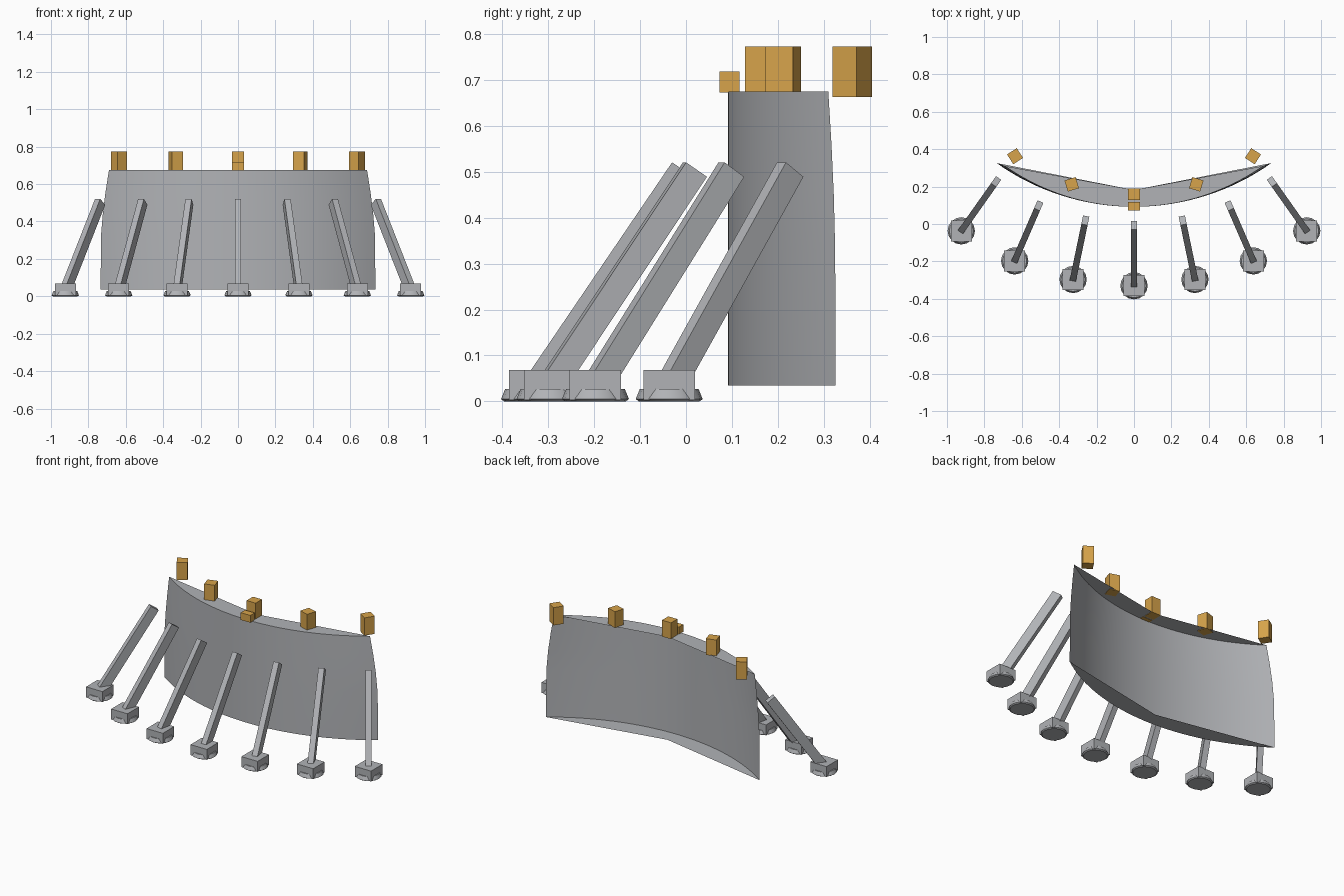
import bpy, bmesh, math
from mathutils import Matrix, Vector

if "Cube" in bpy.data.objects:
    bpy.data.objects.remove(bpy.data.objects["Cube"])


def material(name, rgb):
    m = bpy.data.materials.new(name)
    m.use_nodes = True
    m.diffuse_color = (*rgb, 1)
    m.node_tree.nodes["Principled BSDF"].inputs["Base Color"].default_value = (*rgb, 1)
    return m


GREY = material("steel grey", (0.44, 0.45, 0.47))
GOLD = material("gold", (0.68, 0.37, 0.07))


def finish(name, bm, mat, smooth=False):
    mesh = bpy.data.meshes.new(name)
    bm.to_mesh(mesh)
    bm.free()
    mesh.materials.append(mat)
    obj = bpy.data.objects.new(name, mesh)
    bpy.context.collection.objects.link(obj)
    if smooth:
        bpy.ops.object.select_all(action="DESELECT")
        obj.select_set(True)
        bpy.context.view_layer.objects.active = obj
        bpy.ops.object.shade_smooth_by_angle(angle=math.radians(30))
    return obj


def box(name, centre, size, mat, turn=None):
    """Box of the given size, turned about its own centre."""
    bm = bmesh.new()
    rot = turn if turn else Matrix.Identity(4)
    bmesh.ops.create_cube(bm, size=1, matrix=Matrix.Translation(centre) @ rot @ Matrix.Diagonal((*size, 1)))
    return finish(name, bm, mat)


# Curved wall: a bowed sheet, open at the back, with chevron caps above and below
def wall():
    front, back, cols = 0.092, 0.182, 32
    levels = [(0.035, 0.735, 0.326), (0.33, 0.732, 0.325), (0.45, 0.722, 0.322),
              (0.56, 0.708, 0.317), (0.675, 0.69, 0.31)]
    bm = bmesh.new()
    rows = []
    for z, half, end in levels:
        sag = end - front
        radius = (half ** 2 + sag ** 2) / (2 * sag)
        sweep = math.asin(half / radius)
        row = []
        for i in range(cols + 1):
            a = sweep * (2 * i / cols - 1)
            row.append(bm.verts.new((radius * math.sin(a), front + radius * (1 - math.cos(a)), z)))
        rows.append(row)
    for low, high in zip(rows, rows[1:]):
        for i in range(cols):
            bm.faces.new((low[i], low[i + 1], high[i + 1], high[i]))
    for row, top in ((rows[0], False), (rows[-1], True)):
        apex = bm.verts.new((0, back, row[0].co.z))
        for i in range(cols):
            pair = (row[i], row[i + 1]) if top else (row[i + 1], row[i])
            bm.faces.new((*pair, apex))
    finish("curved_wall", bm, GREY, smooth=True)


# Round ground pad: stacked rings with a bevelled rim
def pad(name, x, y, sides=16):
    profile = [(0.066, 0), (0.073, 0.005), (0.064, 0.027)]
    bm = bmesh.new()
    rings = []
    for r, z in profile:
        rings.append([bm.verts.new((x + r * math.cos(math.tau * i / sides),
                                    y + r * math.sin(math.tau * i / sides), z)) for i in range(sides)])
    for low, high in zip(rings, rings[1:]):
        for i in range(sides):
            j = (i + 1) % sides
            bm.faces.new((low[i], low[j], high[j], high[i]))
    bm.faces.new(rings[0][::-1])
    bm.faces.new(rings[-1])
    finish(name, bm, GREY, smooth=True)


# Leaning struts with feet, fanned around an arc
def struts():
    arc, step, lean = 1.6, 11.75, math.radians(34.2)
    z_low, z_high = 0.03, 0.505
    reach = (z_high - z_low) * math.tan(lean)
    length = (z_high - z_low) / math.cos(lean)
    for n in range(-3, 4):
        a = math.radians(step * n)
        x, y = arc * math.sin(a), 1.27 - arc * math.cos(a)
        pad(f"foot_pad_{n + 4}", x, y)
        box(f"foot_block_{n + 4}", (x, y, 0.0355), (0.112, 0.112, 0.065), GREY)
        turn = Matrix.Rotation(a, 4, "Z")
        middle = Vector((x, y, (z_low + z_high) / 2)) + turn @ Vector((0, reach / 2, 0))
        box(f"strut_{n + 4}", middle, (0.034, 0.056, length), GREY,
            turn @ Matrix.Rotation(-lean, 4, "X"))


# Gold blocks along the top of the wall
def blocks():
    box("front_block", (0, 0.095, 0.696), (0.066, 0.043, 0.045), GOLD)
    box("centre_block", (0, 0.16, 0.7225), (0.062, 0.062, 0.101), GOLD)
    for side, label in ((1, "left"), (-1, "right")):
        box(f"{label}_inner_block", (side * 0.333, 0.212, 0.7225), (0.062, 0.062, 0.101), GOLD,
            Matrix.Rotation(-side * math.radians(17), 4, "Z"))
        box(f"{label}_outer_block", (side * 0.636, 0.3625, 0.718), (0.062, 0.062, 0.11), GOLD,
            Matrix.Rotation(-side * math.radians(33), 4, "Z"))


wall()
struts()
blocks()
